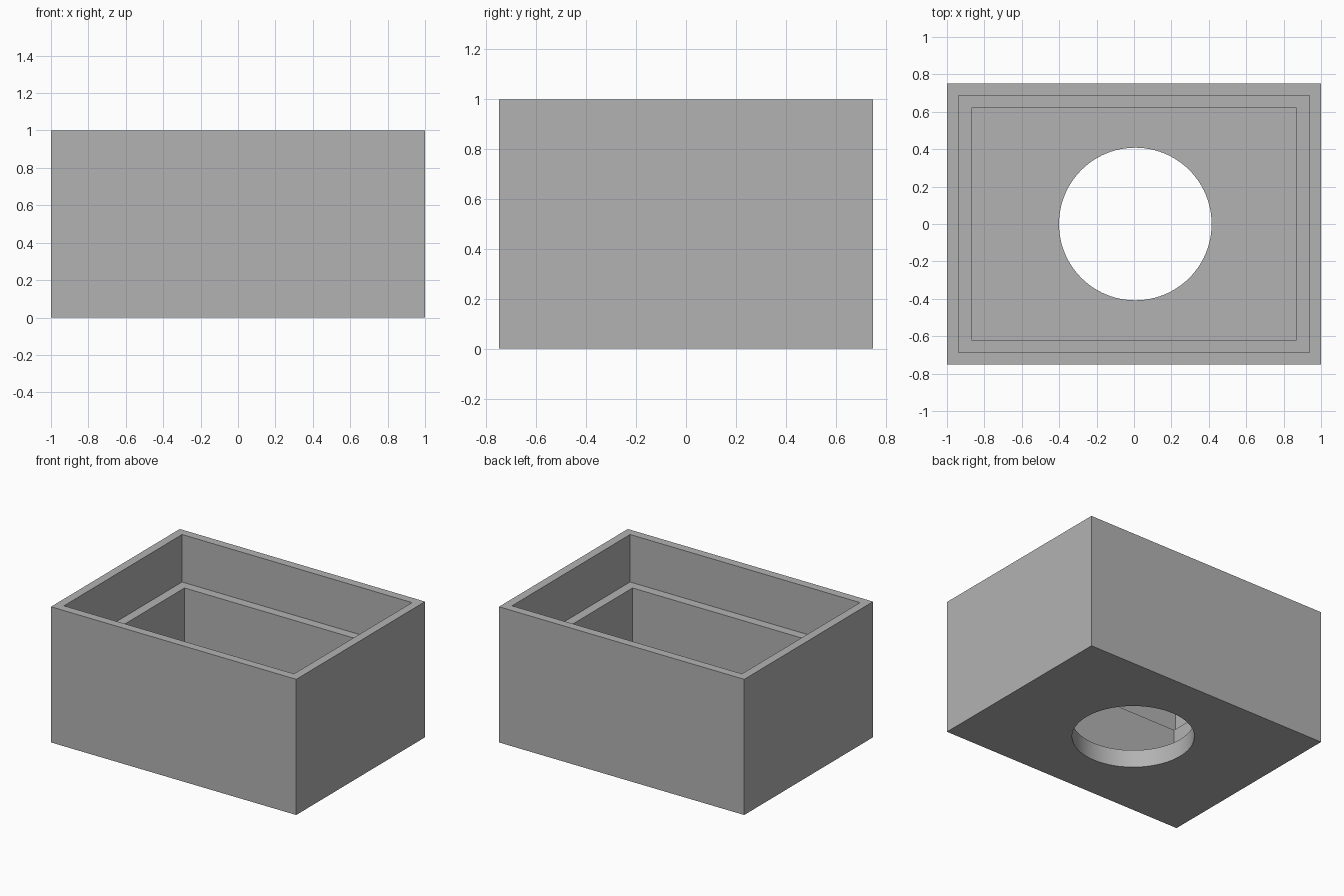
import bpy
import math

default_cube = bpy.data.objects.get("Cube")
if default_cube:
    bpy.data.objects.remove(default_cube, do_unlink=True)

GREY = (0.45, 0.45, 0.45, 1.0)
WIDTH, DEPTH, HEIGHT = 2.0, 1.5, 1.0
RIM_WALL = 0.0625      # thin wall above the ledge
LOWER_WALL = 0.13      # thick wall below the ledge
LEDGE_Z = 0.65
FLOOR_Z = 0.13
HOLE_RADIUS = 0.408
HOLE_X = 0.007

grey = bpy.data.materials.new("plain_grey")
grey.use_nodes = True
grey.diffuse_color = GREY
grey.node_tree.nodes["Principled BSDF"].inputs["Base Color"].default_value = GREY


def block(name, inset, bottom, top):
    """Box inset from the outer walls, between two heights."""
    bpy.ops.mesh.primitive_cube_add(size=1, location=(0, 0, (bottom + top) / 2))
    obj = bpy.context.object
    obj.name = name
    obj.scale = (WIDTH - 2 * inset, DEPTH - 2 * inset, top - bottom)
    bpy.ops.object.transform_apply(location=True, rotation=False, scale=True)
    obj.data.materials.append(grey)
    return obj


# Outer body
box = block("open_box", 0, 0, HEIGHT)

# Wide recess for a lid, narrower cavity below it, round hole in the floor
recess = block("lid_recess_cutter", RIM_WALL, LEDGE_Z, HEIGHT + 0.2)
cavity = block("cavity_cutter", LOWER_WALL, FLOOR_Z, HEIGHT + 0.1)
bpy.ops.mesh.primitive_cylinder_add(vertices=96, radius=HOLE_RADIUS, depth=0.6,
                                    location=(HOLE_X, 0, 0.1))
hole = bpy.context.object
hole.name = "floor_hole_cutter"
hole.data.materials.append(grey)

# Cut the body, then discard the cutters
bpy.ops.object.select_all(action="DESELECT")
box.select_set(True)
bpy.context.view_layer.objects.active = box
for cutter in (recess, cavity, hole):
    cutter.hide_render = True
    cut = box.modifiers.new(cutter.name, "BOOLEAN")
    cut.operation = "DIFFERENCE"
    cut.solver = "EXACT"
    cut.object = cutter
    bpy.ops.object.modifier_apply(modifier=cut.name)
    bpy.data.objects.remove(cutter, do_unlink=True)

# Smooth hole wall, sharp box edges
bpy.ops.object.shade_smooth_by_angle(angle=math.radians(30))
